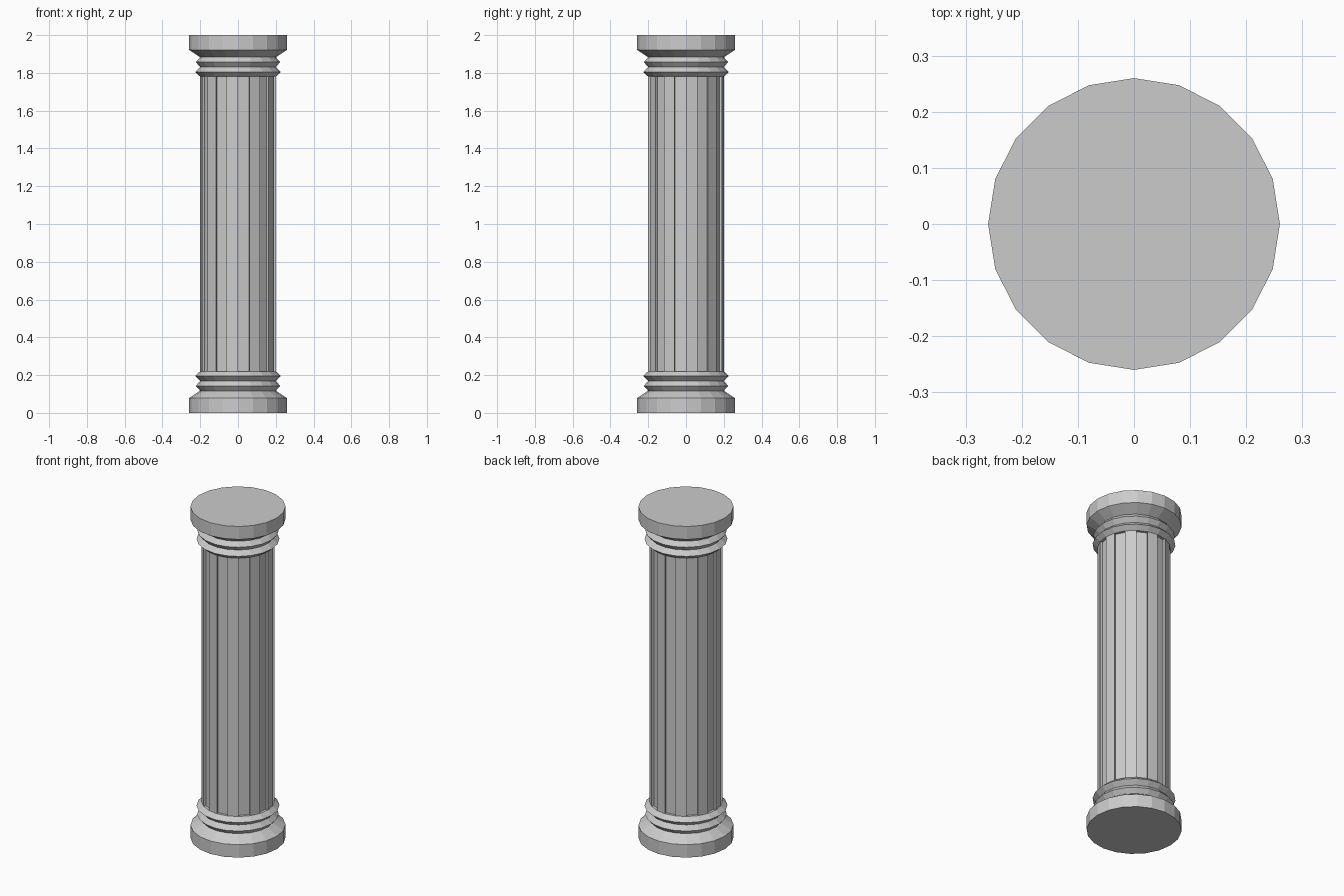
import bpy, bmesh
from math import cos, sin, tau

if "Cube" in bpy.data.objects:
    bpy.data.objects.remove(bpy.data.objects["Cube"])

N = 20          # sides of the column
R = 0.20        # shaft radius
DEPTH = 0.015   # flute depth


def make_stack(name, rings, cap_bottom=True, cap_top=True):
    """Skin a list of closed rings (each a list of 3D points) into one object."""
    bm = bmesh.new()
    loops = [[bm.verts.new(p) for p in ring] for ring in rings]
    for a, b in zip(loops, loops[1:]):
        for i in range(len(a)):
            j = (i + 1) % len(a)
            bm.faces.new((a[i], a[j], b[j], b[i]))
    if cap_bottom:
        bm.faces.new(loops[0][::-1])
    if cap_top:
        bm.faces.new(loops[-1])
    bmesh.ops.recalc_face_normals(bm, faces=bm.faces)
    mesh = bpy.data.meshes.new(name)
    bm.to_mesh(mesh)
    bm.free()
    obj = bpy.data.objects.new(name, mesh)
    bpy.context.collection.objects.link(obj)
    return obj


def circle(r, z):
    return [(r * cos(tau * k / N), r * sin(tau * k / N), z) for k in range(N)]


def fluted_section(z):
    """20-gon with every other side pushed straight inwards."""
    pts = []
    for k in range(1, N, 2):
        a, b, m = (tau * t / N for t in (k, k + 1, k + 0.5))
        dx, dy = DEPTH * cos(m), DEPTH * sin(m)
        p, q = (R * cos(a), R * sin(a)), (R * cos(b), R * sin(b))
        pts += [(*p, z), (p[0] - dx, p[1] - dy, z),
                (q[0] - dx, q[1] - dy, z), (*q, z)]
    return pts


# Base and capital: the same moulded profile, mirrored top to bottom
profile = [(0.26, 0.0), (0.26, 0.078), (0.20, 0.117), (0.223, 0.143),
           (0.20, 0.17), (0.227, 0.196), (0.20, 0.22)]
make_stack("base", [circle(r, z) for r, z in profile])
make_stack("capital", [circle(r, 2 - z) for r, z in reversed(profile)])

# Fluted shaft
make_stack("shaft", [fluted_section(0.22), fluted_section(1.78)], False, False)
